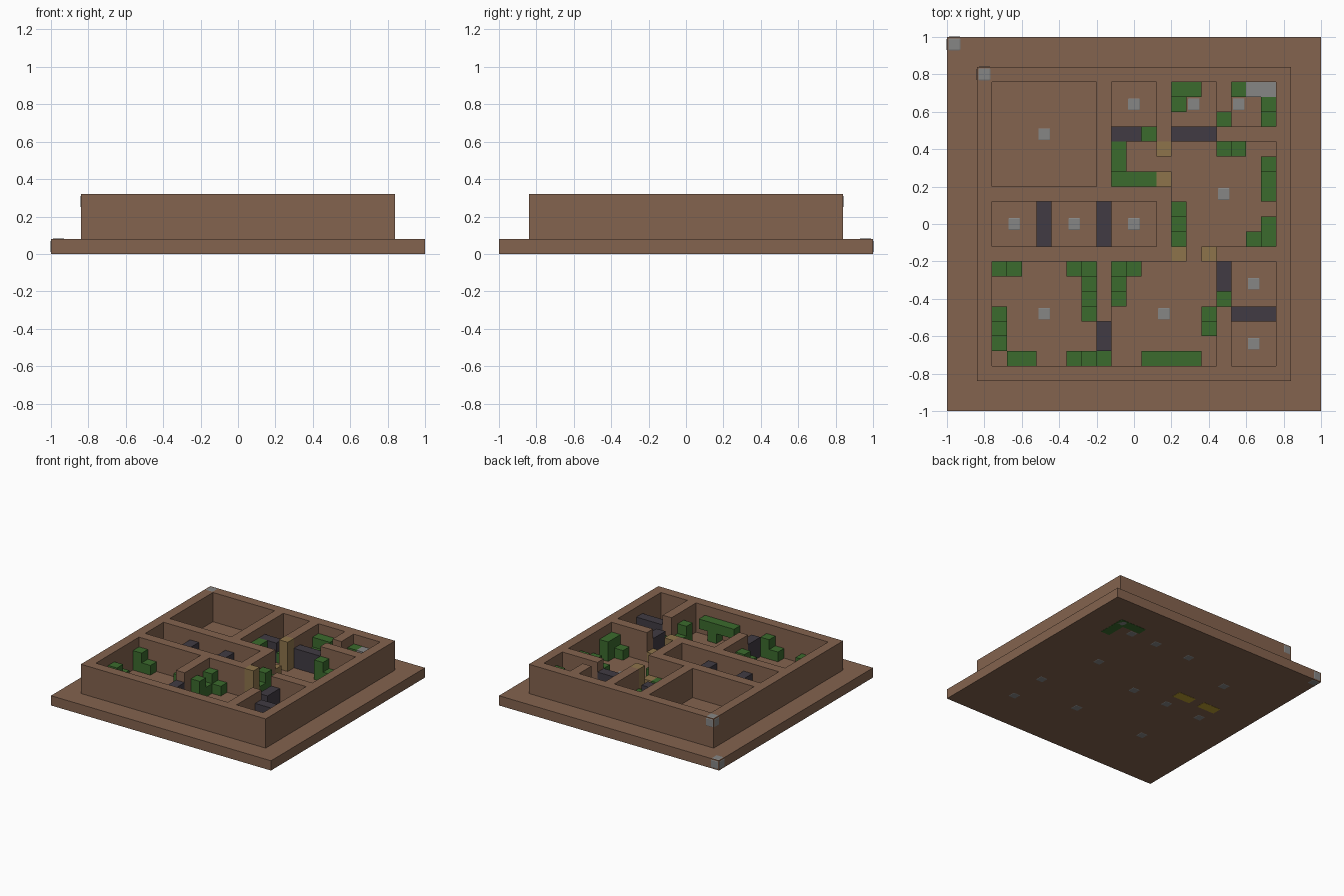
import bpy, bmesh
from mathutils import Matrix, Vector

if "Cube" in bpy.data.objects:
    bpy.data.objects.remove(bpy.data.objects["Cube"])

U = 0.08  # one block


def material(name, rgb):
    m = bpy.data.materials.new(name)
    m.use_nodes = True
    m.diffuse_color = (*rgb, 1)
    m.node_tree.nodes["Principled BSDF"].inputs["Base Color"].default_value = (*rgb, 1)
    return m


BROWN = material("earth brown", (0.23, 0.125, 0.077))
GREEN = material("vine green", (0.044, 0.145, 0.026))
DARK = material("dark slate", (0.052, 0.044, 0.056))
TAN = material("timber tan", (0.27, 0.175, 0.07))
GREY = material("stone grey", (0.24, 0.24, 0.235))
GOLD = material("gold", (0.5, 0.34, 0.03))


def finish(name, bm, mat):
    me = bpy.data.meshes.new(name)
    bm.to_mesh(me)
    bm.free()
    me.materials.append(mat)
    ob = bpy.data.objects.new(name, me)
    bpy.context.collection.objects.link(ob)
    return ob


def add_box(bm, lo, hi):
    lo, hi = Vector(lo), Vector(hi)
    mat = Matrix.Translation((lo + hi) / 2) @ Matrix.Diagonal((*(hi - lo), 1))
    return bmesh.ops.create_cube(bm, size=1, matrix=mat)["verts"]


def blocks(name, cells, mat, top, bottom=1):
    """Boxes given as first cell x, y and cell counts; heights in blocks."""
    bm = bmesh.new()
    for x, y, nx, ny in cells:
        add_box(bm, ((x - .5) * U, (y - .5) * U, bottom * U),
                ((x + nx - .5) * U, (y + ny - .5) * U, top * U))
    return finish(name, bm, mat)


# base slab
blocks("base", [(-12, -12, 25, 25)], BROWN, 1, 0)

# rooms and doorways, as first cell and size
rooms = [(-9, 3, 7, 7), (-1, 7, 3, 3), (3, 7, 3, 3), (7, 7, 3, 3),
         (-9, -1, 3, 3), (-5, -1, 3, 3), (-1, -1, 3, 3), (3, -1, 7, 7),
         (-9, -9, 7, 7), (-1, -9, 7, 7), (7, -5, 3, 3), (7, -9, 3, 3)]
alcove = (-1, 3, 3, 3)
doors = [(-1, 6, 3, 1), (3, 6, 3, 1), (-6, -1, 1, 3), (-2, -1, 1, 3),
         (-2, -9, 1, 3), (6, -5, 1, 3), (7, -6, 3, 1), (2, 3, 1, 3),
         (3, -2, 3, 1), (6, 7, 1, 1)]


def is_open(c):
    return any(x <= c[0] < x + nx and y <= c[1] < y + ny
               for x, y, nx, ny in rooms + doors + [alcove])


# walls: a grid with the rooms left out, pulled down to the base
bm = bmesh.new()
bmesh.ops.create_grid(bm, x_segments=21, y_segments=21, size=10.5 * U,
                      matrix=Matrix.Translation((0, 0, 4 * U)))
hollow = [f for f in bm.faces
          if is_open([round(v / U) for v in f.calc_center_median().xy])]
bmesh.ops.delete(bm, geom=hollow, context="FACES")
new = bmesh.ops.extrude_face_region(bm, geom=bm.faces[:], use_keep_orig=True)["geom"]
bmesh.ops.translate(bm, verts=[g for g in new if isinstance(g, bmesh.types.BMVert)],
                    vec=(0, 0, -3 * U))
bmesh.ops.recalc_face_normals(bm, faces=bm.faces[:])
finish("walls", bm, BROWN)

# barriers in the doorways
blocks("barriers", [(-1, 6, 2, 1), (3, 6, 3, 1), (-6, -1, 1, 3), (-2, -1, 1, 3),
                    (-2, -8, 1, 2), (6, -4, 1, 2), (7, -6, 3, 1)], DARK, 3)

# timber door posts
blocks("tall_posts", [(2, 5, 1, 1), (3, -2, 1, 1)], TAN, 4)
blocks("short_posts", [(2, 3, 1, 1), (5, -2, 1, 1)], TAN, 2)

# vines and bushes
blocks("tall_vines", [(-9, -3, 1, 1), (-3, -3, 1, 1), (-3, -5, 1, 1), (-9, -7, 1, 1),
                      (-1, -3, 1, 1), (-1, -5, 1, 1), (-3, -9, 1, 1), (5, -7, 1, 1),
                      (3, -9, 1, 1), (9, -1, 1, 2), (9, 4, 1, 1), (3, 0, 1, 1),
                      (6, 5, 1, 1), (-1, 4, 1, 2), (3, 9, 2, 1), (7, 9, 1, 1),
                      (9, 8, 1, 1)], GREEN, 3)
blocks("low_vines", [(-8, -3, 1, 1), (-4, -3, 1, 1), (-3, -4, 1, 1), (-3, -6, 1, 1),
                     (-9, -6, 1, 1), (-9, -8, 1, 1), (-8, -9, 2, 1), (-4, -9, 1, 1),
                     (-2, -9, 1, 1), (-1, -4, 1, 1), (0, -3, 1, 1), (5, -6, 1, 1),
                     (6, -5, 1, 1), (8, -1, 1, 1), (9, 2, 1, 2), (3, -1, 1, 1),
                     (3, 1, 1, 1), (7, 5, 1, 1), (-1, 3, 3, 1), (1, 6, 1, 1),
                     (3, 8, 1, 1), (6, 7, 1, 1), (9, 7, 1, 1)], GREEN, 2)
blocks("hanging_vines", [(1, -9, 2, 1), (4, -9, 1, 1)], GREEN, 3, 2)

# stone shelf in the corner room
blocks("stone_shelf", [(8, 9, 2, 1)], GREY, 3)

# thin patches under the base
blocks("moss_underside", [(9, 7, 1, 3), (7, 9, 2, 1)], GREEN, 0.05, -0.02)
blocks("gold_underside", [(-8, 2, 2, 1), (-5, 2, 2, 1)], GOLD, 0.05, -0.02)

# chamfered marker stones, flush in each room floor and in two outer corners
spots = [(x + (nx - 1) / 2, y + (ny - 1) / 2, 0.5) for x, y, nx, ny in rooms
         if (x, y) != (7, 7)]
spots += [(7, 8, 0.5), (9, 9, 0.5), (-12, 12, 0.5), (-10, 10, 3.5)]
bm = bmesh.new()
for x, y, z in spots:
    c, h = Vector((x, y, z)) * U, Vector((1, 1, 1)) * U * 0.52
    verts = add_box(bm, c - h, c + h)
    edges = {e for v in verts for e in v.link_edges}
    bmesh.ops.bevel(bm, geom=list(edges), offset=0.014, segments=2, profile=0.5,
                    affect="EDGES")
finish("marker_stones", bm, GREY)
